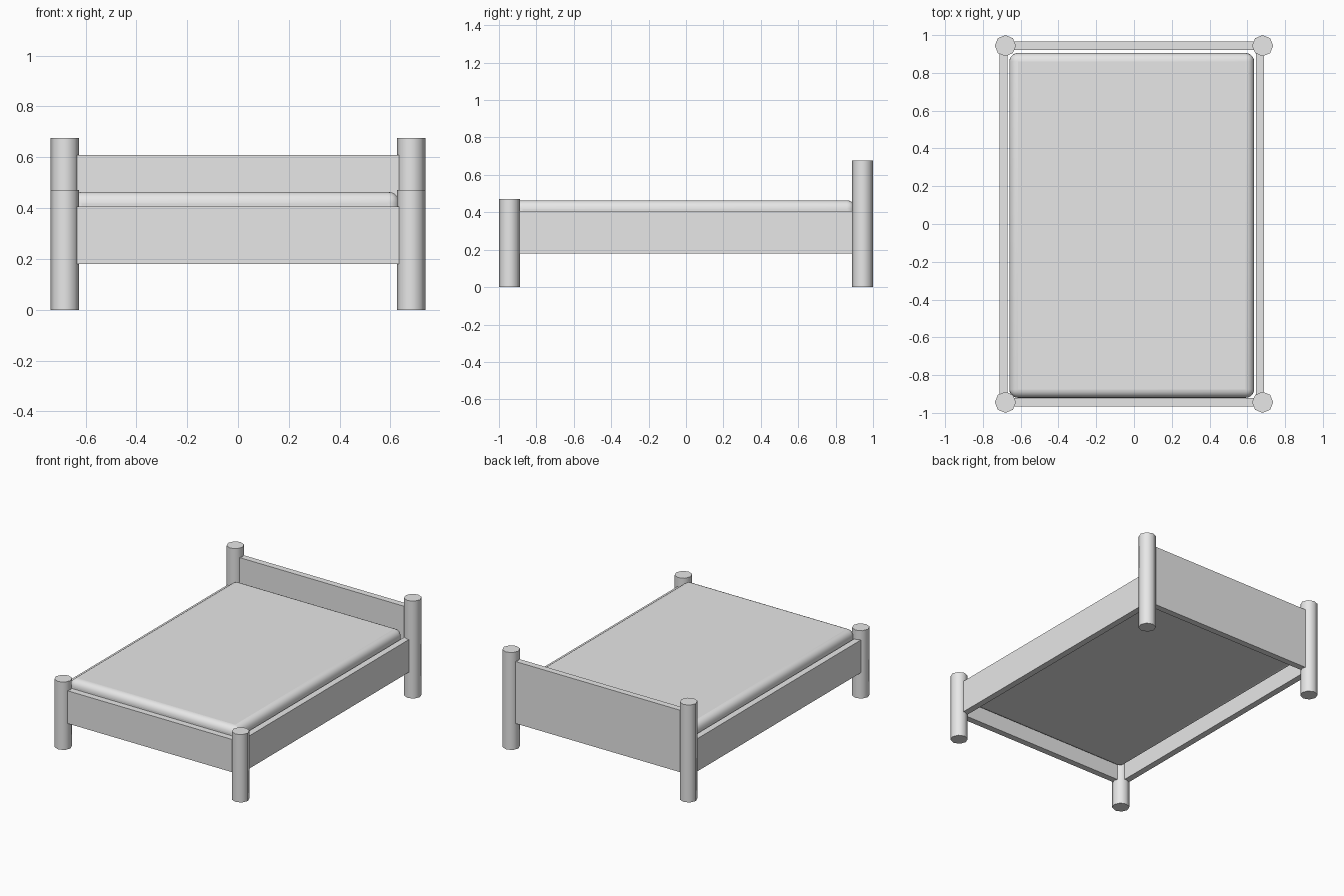
import bpy, bmesh, math

cube = bpy.data.objects.get("Cube")
if cube:
    bpy.data.objects.remove(cube, do_unlink=True)

grey = bpy.data.materials.new("plain grey")
grey.use_nodes = True
grey.diffuse_color = (0.8, 0.8, 0.8, 1)
grey.node_tree.nodes["Principled BSDF"].inputs["Base Color"].default_value = (0.8, 0.8, 0.8, 1)

POST_X, POST_Y, POST_R = 0.681, 0.944, 0.056
RAIL_LOW, RAIL_TOP, HEAD_TOP = 0.18, 0.407, 0.61
RAIL_THICK = 0.044
SHIFT = -0.012  # side rails and mattress sit slightly off centre


def box(name, lo, hi):
    """Box spanning two opposite corners."""
    mesh = bpy.data.meshes.new(name)
    bm = bmesh.new()
    bmesh.ops.create_cube(bm, size=1)
    for v in bm.verts:
        v.co = [lo[i] if v.co[i] < 0 else hi[i] for i in range(3)]
    bm.to_mesh(mesh)
    bm.free()
    obj = bpy.data.objects.new(name, mesh)
    bpy.context.collection.objects.link(obj)
    mesh.materials.append(grey)
    return obj


def smooth(obj, angle):
    bpy.ops.object.select_all(action="DESELECT")
    obj.select_set(True)
    bpy.context.view_layer.objects.active = obj
    bpy.ops.object.shade_smooth_by_angle(angle=math.radians(angle))


# Corner posts: eight-sided, tall at the head
for end, sy, height in (("front", -1, 0.471), ("back", 1, 0.676)):
    for side, sx in (("left", 1), ("right", -1)):
        bpy.ops.mesh.primitive_cylinder_add(
            vertices=8, radius=POST_R, depth=height,
            location=(sx * POST_X, sy * POST_Y, height / 2),
            rotation=(0, 0, math.pi / 2))
        post = bpy.context.object
        post.name = f"{end}_{side}_post"
        post.data.materials.append(grey)
        smooth(post, 50)

# Side rails
for side, sx in (("left", 1), ("right", -1)):
    x = sx * 0.679 + SHIFT
    box(f"{side}_rail", (x - RAIL_THICK / 2, -POST_Y, RAIL_LOW),
        (x + RAIL_THICK / 2, POST_Y, RAIL_TOP))

# Footboard and headboard
for name, y, top in (("footboard", -POST_Y, RAIL_TOP), ("headboard", POST_Y, HEAD_TOP)):
    box(name, (-POST_X, y - RAIL_THICK / 2, RAIL_LOW), (POST_X, y + RAIL_THICK / 2, top))

# Mattress with softly rounded edges
mattress = box("mattress", (SHIFT - 0.648, -0.92, 0.265), (SHIFT + 0.648, 0.905, 0.464))
bevel = mattress.modifiers.new("rounded edges", "BEVEL")
bevel.width = 0.045
bevel.segments = 5
smooth(mattress, 40)
